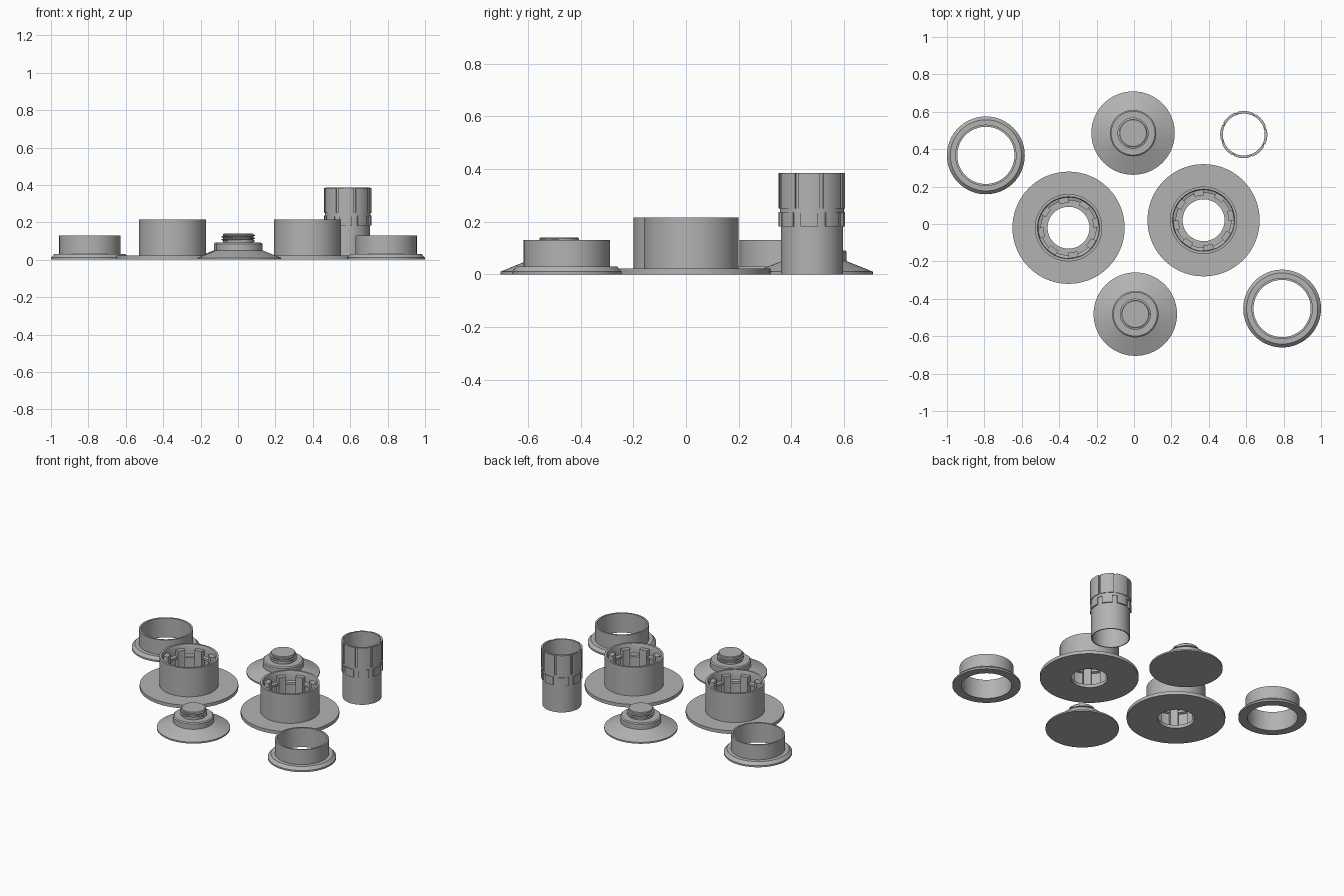
import bpy, bmesh, math
from math import cos, sin, pi, radians

if "Cube" in bpy.data.objects:
    bpy.data.objects.remove(bpy.data.objects["Cube"])

grey = bpy.data.materials.new("plain grey")
grey.diffuse_color = (0.45, 0.45, 0.45, 1)
grey.use_nodes = True
grey.node_tree.nodes["Principled BSDF"].inputs["Base Color"].default_value = grey.diffuse_color
SEG = 72


def finish(name, bm, loc):
    bmesh.ops.recalc_face_normals(bm, faces=bm.faces)
    me = bpy.data.meshes.new(name)
    bm.to_mesh(me)
    bm.free()
    me.materials.append(grey)
    ob = bpy.data.objects.new(name, me)
    ob.location = (loc[0], loc[1], 0)
    bpy.context.collection.objects.link(ob)
    bpy.ops.object.select_all(action='DESELECT')
    ob.select_set(True)
    bpy.context.view_layer.objects.active = ob
    bpy.ops.object.shade_smooth_by_angle(angle=radians(30))
    return ob


def lathe(name, profile, loc):
    """Revolve (radius, z) points; the profile closes on itself unless it touches the axis."""
    bm = bmesh.new()
    rings = []
    for r, z in profile:
        if r == 0:
            rings.append([bm.verts.new((0, 0, z))] * SEG)
        else:
            rings.append([bm.verts.new((r * cos(2 * pi * i / SEG), r * sin(2 * pi * i / SEG), z))
                          for i in range(SEG)])
    pairs = list(zip(rings, rings[1:]))
    if profile[0][0] > 0:
        pairs.append((rings[-1], rings[0]))
    for a, b in pairs:
        for i in range(SEG):
            j = (i + 1) % SEG
            bm.faces.new(list(dict.fromkeys((a[i], a[j], b[j], b[i]))))
    return finish(name, bm, loc)


def arc_blocks(name, loc, r0, r1, z0, z1, width, start, count=8, steps=6):
    """Curved blocks repeated around the axis; width and start in degrees."""
    bm = bmesh.new()
    for k in range(count):
        mid = radians(start + 360 * k / count)
        rows = []
        for s in range(steps + 1):
            a = mid + radians(width) * (s / steps - 0.5)
            rows.append([bm.verts.new((r * cos(a), r * sin(a), z))
                         for r, z in ((r0, z0), (r1, z0), (r1, z1), (r0, z1))])
        for a, b in zip(rows, rows[1:]):
            for i in range(4):
                j = (i + 1) % 4
                bm.faces.new((a[i], a[j], b[j], b[i]))
        bm.faces.new(rows[0])
        bm.faces.new(rows[-1])
    return finish(name, bm, loc)


def thread(name, loc, r, depth, z0, pitch, turns):
    """Helical ridge with a triangular section."""
    bm = bmesh.new()
    n = int(turns * 48)
    rows = []
    for s in range(n + 1):
        a = 2 * pi * s / 48
        z = z0 + pitch * s / 48
        rows.append([bm.verts.new((q * cos(a), q * sin(a), z + dz))
                     for q, dz in ((r - 0.003, -0.006), (r + depth, -0.002),
                                   (r + depth, 0.002), (r - 0.003, 0.006))])
    for a, b in zip(rows, rows[1:]):
        for i in range(4):
            j = (i + 1) % 4
            bm.faces.new((a[i], a[j], b[j], b[i]))
    bm.faces.new(rows[0])
    bm.faces.new(rows[-1])
    return finish(name, bm, loc)


# Flanged sockets with ribbed bores
for side, loc in (("left", (-0.35, -0.02)), ("right", (0.372, 0.02))):
    lathe(side + "_socket", [(0.112, 0), (0.3, 0), (0.3, 0.022), (0.18, 0.022), (0.18, 0.215),
                             (0.166, 0.215), (0.162, 0.205), (0.162, 0.15), (0.147, 0.145),
                             (0.147, 0.13), (0.162, 0.125), (0.162, 0.022), (0.112, 0.022)], loc)
    arc_blocks(side + "_socket_ribs", loc, 0.133, 0.164, 0.02, 0.19, 20, 10)

# Low collars with a sloped foot
for side, loc in (("left", (-0.792, 0.367)), ("right", (0.792, -0.452))):
    lathe(side + "_collar", [(0.153, 0), (0.208, 0), (0.208, 0.011), (0.19, 0.03),
                             (0.164, 0.03), (0.164, 0.13), (0.153, 0.13)], loc)

# Conical bases with threaded studs
for side, loc in (("back", (-0.005, 0.486)), ("front", (0.007, -0.482))):
    lathe(side + "_base", [(0, 0), (0.223, 0), (0.223, 0.01), (0.124, 0.05), (0.124, 0.085),
                           (0.117, 0.091), (0.075, 0.091), (0.075, 0.136), (0.071, 0.14),
                           (0, 0.14)], loc)
    thread(side + "_stud_thread", loc, 0.075, 0.008, 0.1, 0.015, 2)

# Slotted sleeve
loc = (0.587, 0.478)
lathe("sleeve", [(0.112, 0), (0.118, 0), (0.118, 0.385), (0.112, 0.385)], loc)
arc_blocks("sleeve_upper_segments", loc, 0.116, 0.126, 0.25, 0.384, 39, -5)
lathe("sleeve_band", [(0.116, 0.232), (0.122, 0.232), (0.122, 0.25), (0.116, 0.25)], loc)
arc_blocks("sleeve_lower_tabs", loc, 0.116, 0.126, 0.182, 0.236, 30, -5)
